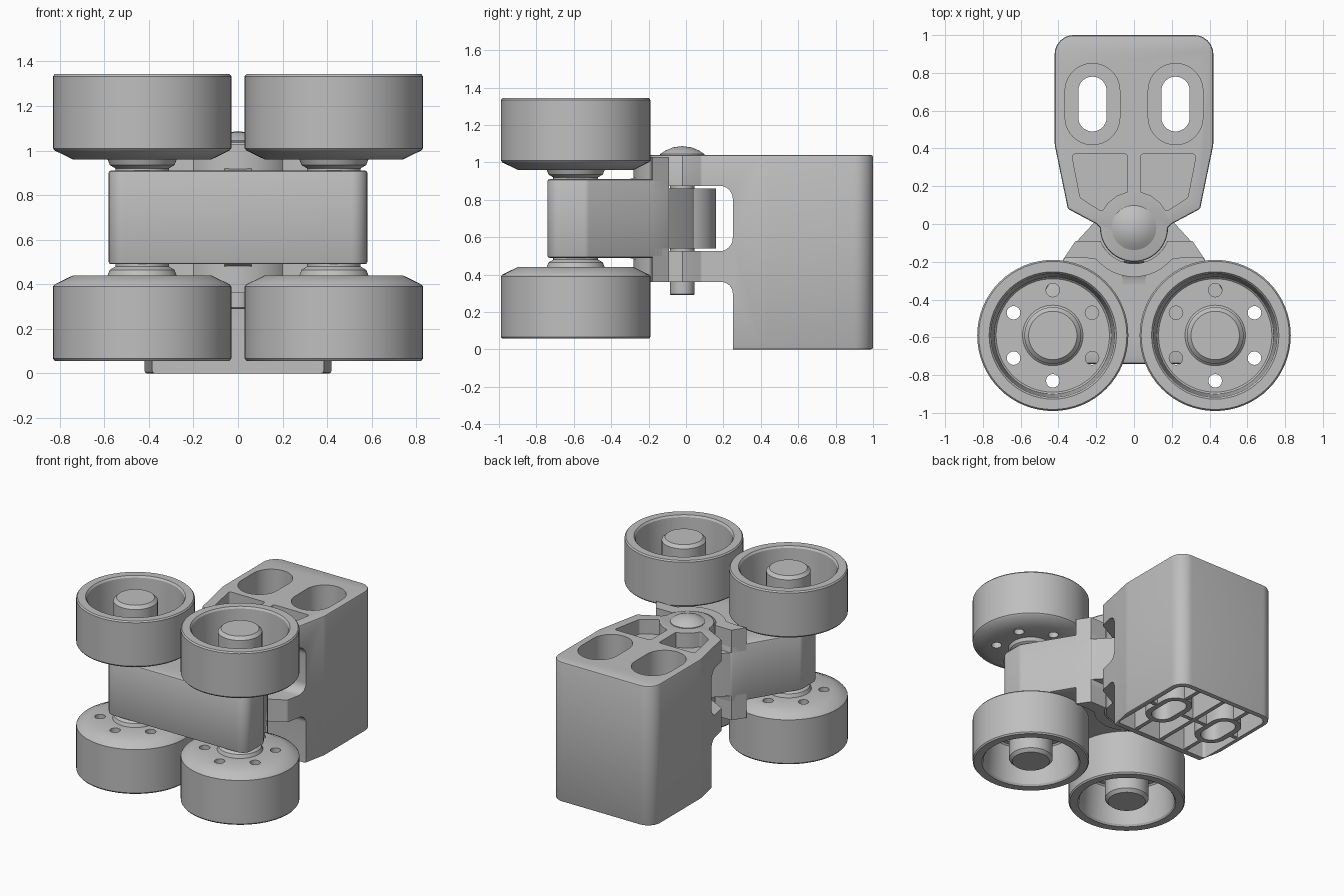
import bpy, bmesh
from math import pi, sin, cos, radians
from mathutils import Vector, Matrix

cube = bpy.data.objects.get("Cube")
if cube:
    bpy.data.objects.remove(cube)

grey = bpy.data.materials.new("plain grey")
grey.use_nodes = True
GREY = (0.52, 0.52, 0.52, 1)
grey.diffuse_color = GREY
grey.node_tree.nodes["Principled BSDF"].inputs["Base Color"].default_value = GREY
PIVOT = (0, -0.02)


def arc(center, r, a0, a1, n=28):
    """Points along an arc, angles in degrees."""
    steps = [radians(a0 + (a1 - a0) * i / n) for i in range(n + 1)]
    return [(center[0] + r * cos(a), center[1] + r * sin(a)) for a in steps]


def rounded(pts, n=6):
    """Round each corner given as (x, y, radius)."""
    out = []
    for i, p in enumerate(pts):
        c = Vector(p[:2])
        if len(p) < 3:
            out.append(tuple(c))
            continue
        u = (Vector(pts[i - 1][:2]) - c).normalized()
        v = (Vector(pts[(i + 1) % len(pts)][:2]) - c).normalized()
        half = u.angle(v) / 2
        center = c + (u + v).normalized() * p[2] / sin(half)
        d = p[2] * cos(half) / sin(half)
        s, e = c + u * d - center, c + v * d - center
        for k in range(n + 1):
            w = (s * (1 - k / n) + e * k / n).normalized() * p[2]
            out.append(tuple(center + w))
    return out


def mirrored(half):
    return half + [(-p[0],) + tuple(p[1:]) for p in reversed(half)]


def oval(x, y, r, half_len):
    d = half_len - r
    return arc((x, y + d), r, 0, 180, 20) + arc((x, y - d), r, 180, 360, 20)


def make(name, bm):
    bmesh.ops.remove_doubles(bm, verts=bm.verts, dist=1e-5)
    bmesh.ops.recalc_face_normals(bm, faces=bm.faces)
    me = bpy.data.meshes.new(name)
    bm.to_mesh(me)
    bm.free()
    me.materials.append(grey)
    ob = bpy.data.objects.new(name, me)
    bpy.context.collection.objects.link(ob)
    return ob


def prism(name, pts, lo, hi, along_x=False, bevel=0):
    bm = bmesh.new()
    place = (lambda a, b, c: (c, a, b)) if along_x else (lambda a, b, c: (a, b, c))
    face = bm.faces.new([bm.verts.new(place(a, b, lo)) for a, b in pts])
    top = bmesh.ops.extrude_face_region(bm, geom=[face])["geom"]
    bmesh.ops.translate(bm, verts=[v for v in top if isinstance(v, bmesh.types.BMVert)],
                        vec=place(0, 0, hi - lo))
    ob = make(name, bm)
    if bevel:
        m = ob.modifiers.new("soft_edges", "BEVEL")
        m.width, m.segments, m.limit_method, m.angle_limit = bevel, 2, "ANGLE", radians(50)
        bake(ob)
    return ob


def bake(ob):
    dg = bpy.context.evaluated_depsgraph_get()
    me = bpy.data.meshes.new_from_object(ob.evaluated_get(dg))
    ob.modifiers.clear()
    ob.data = me


def cut(ob, *cutters):
    for c in cutters:
        m = ob.modifiers.new("cut", "BOOLEAN")
        m.operation, m.solver, m.object = "DIFFERENCE", "EXACT", c
        bake(ob)
        bpy.data.objects.remove(c)


def lathe(name, profile, n=64):
    bm = bmesh.new()
    vs = [bm.verts.new((r, 0, z)) for r, z in profile]
    es = [bm.edges.new(p) for p in zip(vs, vs[1:])]
    bmesh.ops.spin(bm, geom=vs + es, axis=(0, 0, 1), cent=(0, 0, 0),
                   angle=2 * pi, steps=n)
    return make(name, bm)


def box(name, x0, x1, y0, y1, z0, z1):
    return prism(name, [(x0, y0), (x1, y0), (x1, y1), (x0, y1)], z0, z1)


parts = []

# Mounting bracket: tapered block with a knuckle at the pivot
half = [(0.42, 1.0, 0.1), (0.42, 0.42, 0.15), (0.35, 0.08, 0.02), (0.2, 0.0)]
bracket = prism("bracket", rounded(half + arc(PIVOT, 0.18, 0, -180) +
                [(-p[0],) + p[1:] for p in reversed(half)]), 0, 1.04, bevel=0.012)
# Side openings leave an upper and a lower hinge arm
low = rounded([(-1, -0.1), (0.25, -0.1), (0.25, 0.36, 0.06), (-1, 0.36)])
mid = rounded([(-1, 0.525), (0.25, 0.525, 0.07), (0.25, 0.875, 0.07), (-1, 0.875)])
cut(bracket, prism("low_gap", low, -1, 1, True), prism("mid_gap", mid, -1, 1, True))
# Hollow underside
cavity = rounded([(0.385, 0.29, 0.02), (0.385, 0.965, 0.07),
                  (-0.385, 0.965, 0.07), (-0.385, 0.29, 0.02)])
cut(bracket, prism("cavity", cavity, -0.1, 0.3))
# Bolt wells and shallow top pockets, left and right
for s in (1, -1):
    pocket = [(0.035, 0.37, 0.015), (0.33, 0.37, 0.015), (0.285, 0.14, 0.02),
              (0.17, 0.065, 0.015), (0.14, 0.11), (0.09, 0.15), (0.035, 0.17)]
    pocket = rounded([(s * p[0],) + p[1:] for p in pocket])
    cut(bracket, prism("well", oval(s * 0.22, 0.635, 0.145, 0.215), 0.36, 1.2),
        prism("slot", oval(s * 0.22, 0.635, 0.075, 0.145), -0.1, 1.2),
        prism("pocket", pocket, 0.93, 1.2))
parts.append(bracket)

# Underside tubes and ribs
for s, side in ((1, "left"), (-1, "right")):
    tube = prism("bolt_tube_" + side, oval(s * 0.22, 0.635, 0.115, 0.185), 0.005, 0.31)
    cut(tube, prism("slot", oval(s * 0.22, 0.635, 0.075, 0.145), -0.1, 0.5))
    x0, x1 = sorted((s * 0.325, s * 0.4))
    x2, x3 = sorted((s * 0.01, s * 0.115))
    mid_x = s * 0.22
    parts += [tube,
              box("outer_rib_" + side, x0, x1, 0.62, 0.65, 0.008, 0.305),
              box("inner_rib_" + side, x2, x3, 0.62, 0.65, 0.008, 0.305),
              box("back_rib_" + side, mid_x - 0.015, mid_x + 0.015, 0.81, 0.98, 0.008, 0.305),
              box("front_rib_" + side, mid_x - 0.015, mid_x + 0.015, 0.27, 0.46, 0.008, 0.305)]
parts.append(box("center_rib", -0.015, 0.015, 0.27, 0.98, 0.006, 0.305))

# Truck body that carries the axles
body = prism("truck_body", rounded(mirrored(
    [(0.58, -0.74, 0.07), (0.58, -0.53, 0.05), (0.37, -0.18), (0.31, -0.09)])),
    0.49, 0.91, bevel=0.01)
for z0, z1 in ((0.4, 0.54), (0.86, 1.0)):
    cut(body, prism("knuckle_room", arc(PIVOT, 0.19, 0, 352.5, 47), z0, z1))
parts.append(body)

# Hinge barrel between the arms
parts.append(prism("hinge_barrel", [(-0.31, -0.1), (0.31, -0.1), (0.2, 0.02)] +
                   arc(PIVOT, 0.18, 20, 160) + [(-0.2, 0.02)], 0.54, 0.86))

# Curved cradle walls with wings around the knuckles
wall = ([(0.31, -0.09), (0.37, -0.18), (0.25, -0.18)] + arc(PIVOT, 0.26, -40, -140) +
        [(-0.25, -0.18), (-0.37, -0.18), (-0.31, -0.09)] + arc(PIVOT, 0.19, -158, -22))
parts += [prism("upper_cradle", wall, 0.86, 1.03), prism("lower_cradle", wall, 0.36, 0.54)]

# Concave fillets joining the body to the cradle walls
for name, z, s in (("upper_fillet", 0.9, 1), ("lower_fillet", 0.5, -1)):
    curve = arc((-0.32, z + s * 0.13), 0.12, -90 * s, 0, 8)
    parts.append(prism(name, curve + [(-0.195, z + s * 0.13), (-0.195, z)],
                       -0.06, 0.06, True))

# Pivot pin with a domed head
pin = lathe("pivot_pin", [(0, 0.29), (0.06, 0.29), (0.065, 0.295), (0.065, 1.035),
                          (0.118, 1.035), (0.118, 1.045), (0.09, 1.063),
                          (0.05, 1.08), (0, 1.087)])
pin.location = PIVOT + (0,)
parts.append(pin)

# Wheels: open outward, with hub, spacer and six holes
WHEEL = [(0, -0.06), (0.12, -0.06), (0.12, -0.04), (0.145, -0.025), (0.155, 0),
         (0.31, 0), (0.392, 0.04), (0.4, 0.05), (0.4, 0.373), (0.392, 0.383),
         (0.337, 0.383), (0.327, 0.37), (0.31, 0.1), (0.3, 0.09), (0.16, 0.09),
         (0.15, 0.1), (0.15, 0.355), (0.128, 0.377), (0, 0.377)]
wheel = lathe("wheel", WHEEL)
for k in range(6):
    a = radians(30 + 60 * k)
    cut(wheel, prism("hole", arc((0.24 * cos(a), 0.24 * sin(a)), 0.036, 0, 337.5, 15),
                     -0.1, 0.2))
for x, side in ((0.43, "left"), (-0.43, "right")):
    for z, flip, level in ((0.96, 0, "upper"), (0.44, pi, "lower")):
        ob = bpy.data.objects.new(level + "_wheel_" + side, wheel.data.copy())
        ob.data.transform(Matrix.Rotation(flip, 4, "X"))
        ob.location = (x, -0.59, z)
        bpy.context.collection.objects.link(ob)
        parts.append(ob)
bpy.data.objects.remove(wheel)

# Smooth shading with sharp edges kept
bpy.ops.object.select_all(action="DESELECT")
for ob in parts:
    ob.select_set(True)
bpy.context.view_layer.objects.active = parts[0]
bpy.ops.object.shade_smooth_by_angle(angle=radians(30))
